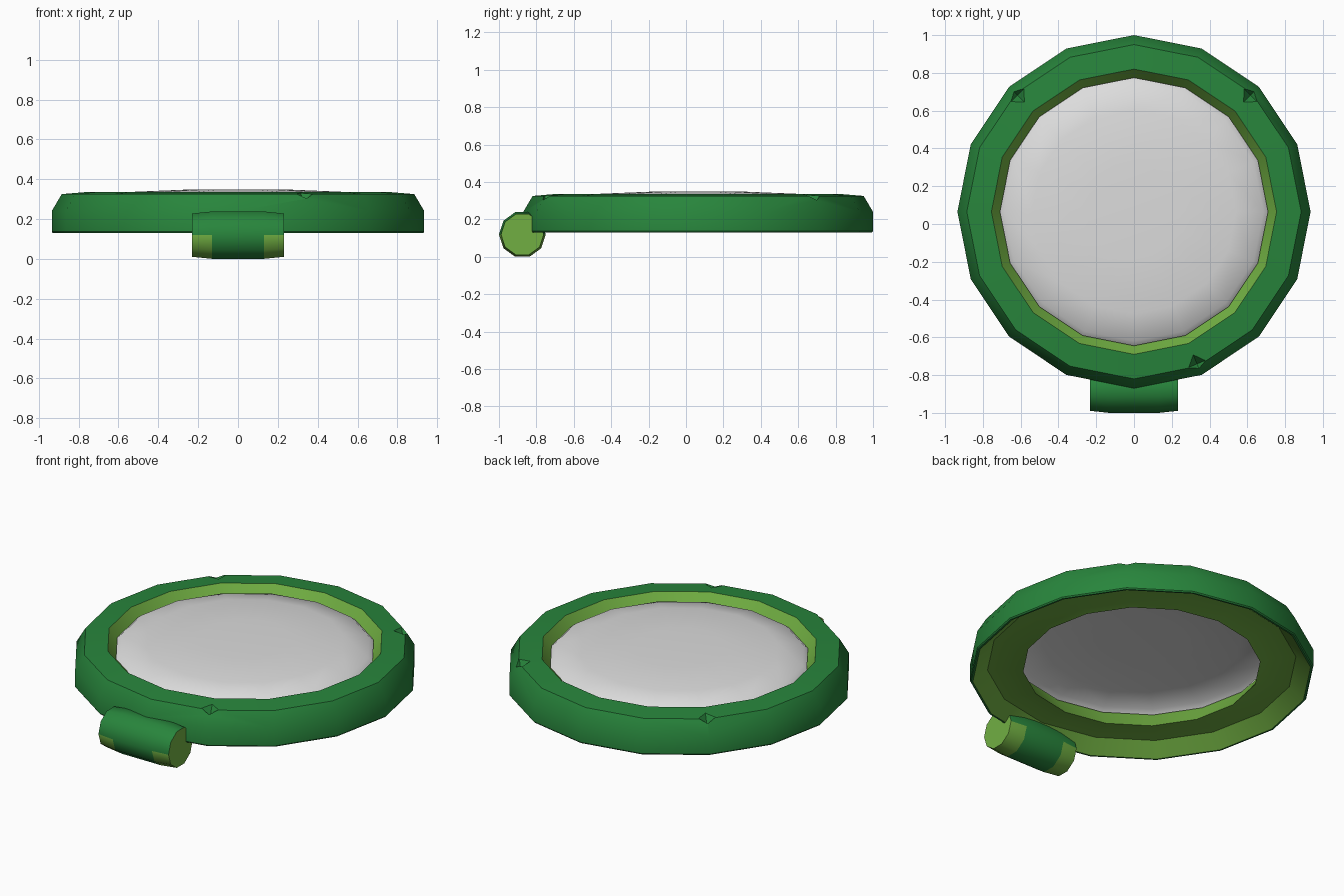
import bpy, bmesh, math
from mathutils import Vector, Matrix

if "Cube" in bpy.data.objects:
    bpy.data.objects.remove(bpy.data.objects["Cube"])

CY = 0.065      # centre of the ring on y
SIDES = 16


def mat(name, rgb):
    m = bpy.data.materials.new(name)
    m.diffuse_color = (*rgb, 1)
    m.use_nodes = True
    m.node_tree.nodes["Principled BSDF"].inputs["Base Color"].default_value = m.diffuse_color
    return m


green = mat("dark_green", (0.021, 0.235, 0.045))
lime = mat("lime_green", (0.165, 0.43, 0.055))
white = mat("pale_grey", (0.72, 0.72, 0.72))


def new_object(name, bm, mats):
    me = bpy.data.meshes.new(name)
    bm.to_mesh(me)
    bm.free()
    for m in mats:
        me.materials.append(m)
    ob = bpy.data.objects.new(name, me)
    bpy.context.collection.objects.link(ob)
    return ob


def smooth(ob, deg=35):
    ob.data.shade_smooth()
    ob.data.set_sharp_from_angle(angle=math.radians(deg))


def lathe(profile, closed, slots):
    """Turn (radius, z) points about z; slots gives a material per band."""
    bm = bmesh.new()
    rings = [[bm.verts.new((r * math.cos(2 * math.pi * i / SIDES),
                            CY + r * math.sin(2 * math.pi * i / SIDES), z))
              for i in range(SIDES)] for r, z in profile]
    n = len(rings)
    for k in range(n if closed else n - 1):
        a, b = rings[k], rings[(k + 1) % n]
        for i in range(SIDES):
            j = (i + 1) % SIDES
            f = bm.faces.new((a[i], a[j], b[j], b[i]))
            f.material_index = slots[k]
    return bm, rings


# ring frame: green outside, lime inside and below
profile = [(0.935, 0.137), (0.935, 0.24), (0.885, 0.325), (0.755, 0.336),
           (0.645, 0.18), (0.75, 0.20), (0.84, 0.20), (0.92, 0.13), (0.93, 0.13)]
bm, _ = lathe(profile, True, [0, 0, 0, 1, 1, 1, 1, 0, 0])
bmesh.ops.recalc_face_normals(bm, faces=bm.faces)
ring = new_object("ring_frame", bm, [green, lime])

# three small nicks cut in the upper edge
bm = bmesh.new()
for deg in (45, 135, -67.5):
    a = math.radians(deg)
    pos = Vector((0.872 * math.cos(a), CY + 0.872 * math.sin(a), 0.315))
    bmesh.ops.create_cone(bm, cap_ends=True, segments=4, radius1=0, radius2=0.075,
                          depth=0.08,
                          matrix=Matrix.Translation(pos) @ Matrix.Rotation(a, 4, 'Z'))
bmesh.ops.remove_doubles(bm, verts=bm.verts, dist=1e-5)
bmesh.ops.recalc_face_normals(bm, faces=bm.faces)
cutter = new_object("nick_cutter", bm, [green])
cutter.hide_render = True
mod = ring.modifiers.new("nicks", 'BOOLEAN')
mod.operation = 'DIFFERENCE'
mod.solver = 'EXACT'
mod.object = cutter
bpy.context.view_layer.objects.active = ring
bpy.ops.object.modifier_apply(modifier=mod.name)
bpy.data.objects.remove(cutter)
smooth(ring)

# thin domed disc with a turned-down edge
bm, rings = lathe([(0.71, 0.285), (0.685, 0.307), (0.54, 0.336), (0.25, 0.348)],
                  False, [0, 0, 0])
bm.faces.new(rings[-1])
bmesh.ops.recalc_face_normals(bm, faces=bm.faces)
disc = new_object("domed_disc", bm, [white])
smooth(disc, 50)

# front barrel lying along x, lime caps and lower ends
bm = bmesh.new()
loops = [[bm.verts.new((x, -0.875 + r * math.cos(2 * math.pi * i / 10),
                        0.119 + r * math.sin(2 * math.pi * i / 10)))
          for i in range(10)]
         for x, r in ((-0.232, 0.114), (-0.13, 0.125), (0.13, 0.125), (0.232, 0.114))]
for a, b in zip(loops, loops[1:]):
    for i in range(10):
        bm.faces.new((a[i], a[(i + 1) % 10], b[(i + 1) % 10], b[i]))
bm.faces.new(loops[0])
bm.faces.new(loops[-1])
bmesh.ops.recalc_face_normals(bm, faces=bm.faces)
for f in bm.faces:
    c = f.calc_center_median()
    low_end = abs(c.x) > 0.14 and f.normal.z < -0.1
    f.material_index = 1 if abs(f.normal.x) > 0.9 or low_end else 0
barrel = new_object("front_barrel", bm, [green, lime])
smooth(barrel, 40)
